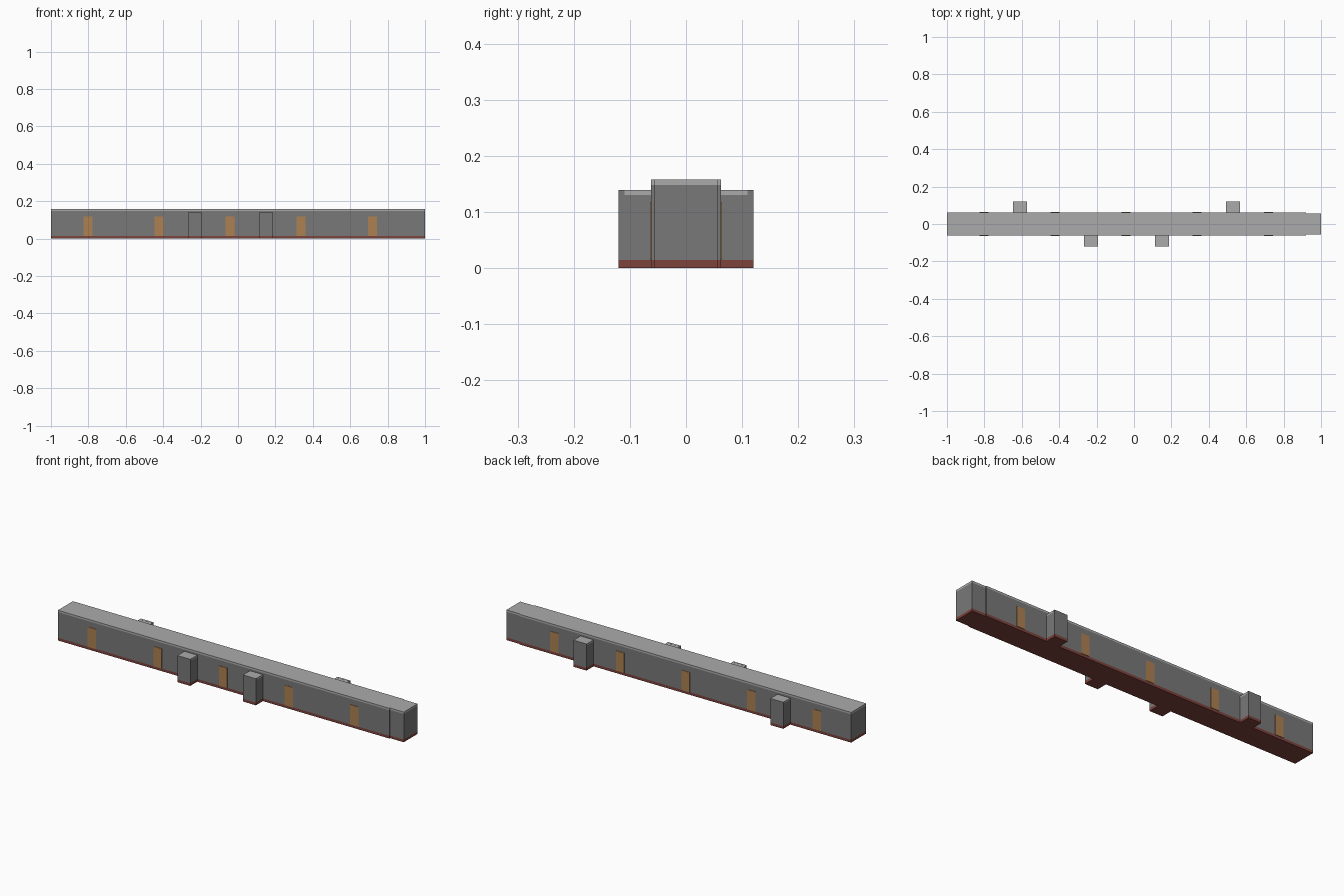
import bpy
import bmesh

cube = bpy.data.objects.get("Cube")
if cube:
    bpy.data.objects.remove(cube, do_unlink=True)


def material(name, r, g, b):
    m = bpy.data.materials.new(name)
    m.use_nodes = True
    m.diffuse_color = (r, g, b, 1)
    m.node_tree.nodes["Principled BSDF"].inputs["Base Color"].default_value = (r, g, b, 1)
    return m


WALL = material("wall grey", 0.19, 0.19, 0.19)
ROOF = material("roof light grey", 0.41, 0.41, 0.41)
BASE = material("floor red brown", 0.205, 0.055, 0.045)
DOOR = material("door tan", 0.42, 0.22, 0.085)


def box(name, x, y, z, mat):
    """Box from (low, high) ranges along each axis."""
    mesh = bpy.data.meshes.new(name)
    bm = bmesh.new()
    bmesh.ops.create_cube(bm, size=1)
    for v in bm.verts:
        v.co = [r[0] if c < 0 else r[1] for c, r in zip(v.co, (x, y, z))]
    bm.to_mesh(mesh)
    bm.free()
    mesh.materials.append(mat)
    ob = bpy.data.objects.new(name, mesh)
    bpy.context.collection.objects.link(ob)
    return ob


FLOOR_TOP = 0.014
HALF = 0.062        # half width of the main hall
TIP_HALF = 0.057    # half width of the narrower end
SPACING = 0.38


def section(name, x, half):
    """Floor, wall block and roof slab of one length of hall."""
    y = (-half, half)
    box(name + "_floor", x, y, (0, FLOOR_TOP), BASE)
    box(name + "_walls", x, y, (FLOOR_TOP, 0.148), WALL)
    box(name + "_roof", x, y, (0.148, 0.158), ROOF)


section("hall", (-1, 0.92), HALF)
section("hall_end", (0.92, 1), TIP_HALF)

# Doors along both long sides
for side, label in ((-1, "front"), (1, "back")):
    for i in range(5):
        cx = -0.802 + i * SPACING
        y = sorted((side * (HALF - 0.002), side * (HALF + 0.002)))
        box(f"{label}_door_{i + 1}", (cx - 0.024, cx + 0.024), y,
            (FLOOR_TOP, 0.118), DOOR)


def annex(name, cx, side):
    """Small side bay with an outer wall that hides the roof edge."""
    x = (cx - 0.0375, cx + 0.0375)

    def span(a, b):
        return sorted((side * a, side * b))

    box(name + "_floor", x, span(HALF, 0.12), (0, FLOOR_TOP), BASE)
    box(name + "_walls", x, span(HALF, 0.11), (FLOOR_TOP, 0.13), WALL)
    box(name + "_roof", x, span(HALF, 0.11), (0.13, 0.139), ROOF)
    box(name + "_outer_wall", x, span(0.11, 0.12), (FLOOR_TOP, 0.139), WALL)
    # Thin light coping over the outer wall
    box(name + "_coping", x, span(0.11, 0.12), (0.139, 0.1395), ROOF)


annex("front_annex_1", -0.23, -1)
annex("front_annex_2", -0.23 + SPACING, -1)
annex("back_annex_1", -0.23 - SPACING, 1)
annex("back_annex_2", -0.23 + 2 * SPACING, 1)
